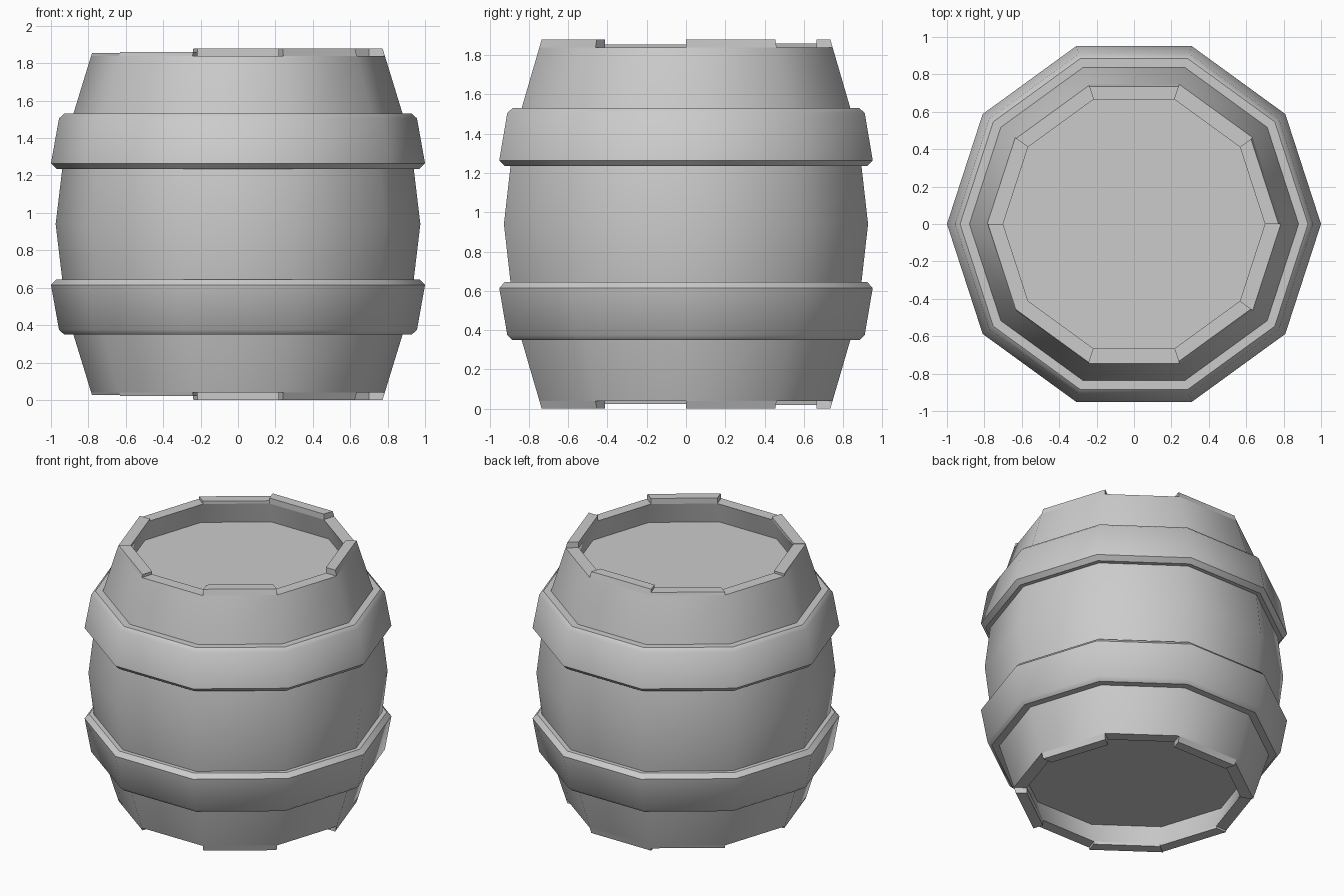
import bpy, bmesh, math

if "Cube" in bpy.data.objects:
    bpy.data.objects.remove(bpy.data.objects["Cube"])

SIDES = 10
MID = 0.94  # half height, the barrel mirrors about this level


def ring_point(r, i, z):
    a = math.tau * i / SIDES
    return (r * math.cos(a), r * math.sin(a), z)


def add_ring(bm, r, z):
    return [bm.verts.new(ring_point(r, i, z)) for i in range(SIDES)]


def bridge(bm, a, b):
    for i in range(SIDES):
        j = (i + 1) % SIDES
        bm.faces.new((a[i], a[j], b[j], b[i]))


def finish(bm, name, angle):
    bmesh.ops.recalc_face_normals(bm, faces=bm.faces)
    me = bpy.data.meshes.new(name)
    bm.to_mesh(me)
    bm.free()
    ob = bpy.data.objects.new(name, me)
    bpy.context.collection.objects.link(ob)
    bpy.ops.object.select_all(action='DESELECT')
    ob.select_set(True)
    bpy.context.view_layer.objects.active = ob
    bpy.ops.object.shade_smooth_by_angle(angle=math.radians(angle))
    return ob


# Bulging body, with a rim wall and a recessed lid at both ends
bm = bmesh.new()
profile = [(0.70, -0.90), (0.785, -0.90), (0.92, -0.46), (0.975, 0),
           (0.92, 0.46), (0.785, 0.90), (0.70, 0.90)]
lid = (0.74, 0.75)
profile = [(lid[0], -lid[1])] + profile + [lid]
rings = [add_ring(bm, r, MID + z) for r, z in profile]
for a, b in zip(rings, rings[1:]):
    bridge(bm, a, b)
bm.faces.new(rings[0])
bm.faces.new(rings[-1])
finish(bm, "barrel_body", 40)

# Uneven stave ends standing above the rim, mirrored at the bottom
stave_rise = {0: 0.04, 2: 0.04, 3: 0.02, 5: 0.015, 6: 0.02, 8: 0.04}
for side, label in ((1, "top"), (-1, "bottom")):
    bm = bmesh.new()
    for i, rise in stave_rise.items():
        z0, z1 = MID + side * 0.90, MID + side * (0.90 + rise)
        section = [(0.70, z0), (0.785, z0), (0.785 - 0.3 * rise, z1), (0.70, z1)]
        a, b = ([bm.verts.new(ring_point(r, k, z)) for r, z in section]
                for k in (i, i + 1))
        bm.faces.new(a)
        bm.faces.new(b)
        for k in range(1, 4):  # the side resting on the rim stays open
            n = (k + 1) % 4
            bm.faces.new((a[k], a[n], b[n], b[k]))
    finish(bm, label + "_stave_ends", 30)

# Two bevelled hoops
hoop = [(0.88, 0.295), (0.97, 0.295), (1.0, 0.325),
        (0.957, 0.565), (0.93, 0.59), (0.85, 0.59)]
for side, label in ((1, "upper"), (-1, "lower")):
    bm = bmesh.new()
    rings = [add_ring(bm, r, MID + side * z) for r, z in hoop]
    for a, b in zip(rings, rings[1:] + rings[:1]):
        bridge(bm, a, b)
    finish(bm, label + "_hoop", 37)
